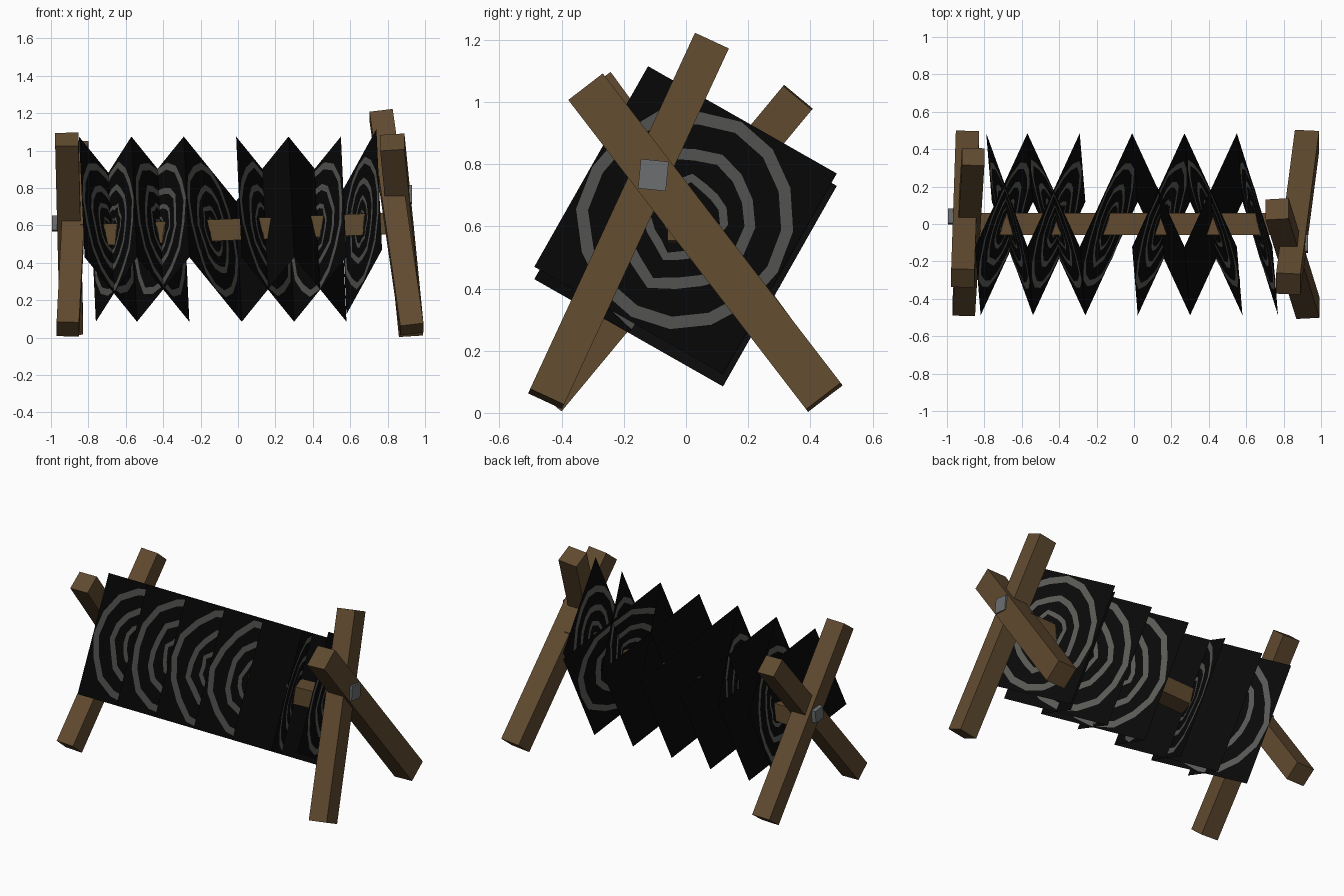
import bpy, bmesh, math, random
from mathutils import Vector, Matrix

random.seed(4)
if "Cube" in bpy.data.objects:
    bpy.data.objects.remove(bpy.data.objects["Cube"])


def material(name, rgb, rough=0.9):
    m = bpy.data.materials.new(name)
    m.use_nodes = True
    m.diffuse_color = (*rgb, 1)
    bsdf = m.node_tree.nodes["Principled BSDF"]
    bsdf.inputs["Base Color"].default_value = (*rgb, 1)
    bsdf.inputs["Roughness"].default_value = rough
    return m


WOOD = material("brown wood", (0.118, 0.069, 0.029))
BLACK = material("black", (0.003, 0.003, 0.003))
WIRE = material("wire grey", (0.108, 0.108, 0.100))
BOLT = material("bolt grey", (0.150, 0.158, 0.165))


def finish(name, bm, *mats):
    me = bpy.data.meshes.new(name)
    bm.to_mesh(me)
    bm.free()
    for m in mats:
        me.materials.append(m)
    ob = bpy.data.objects.new(name, me)
    bpy.context.collection.objects.link(ob)
    return ob


def beam(name, a, b, width, depth, mat, side=(1, 0, 0)):
    """Square-cut timber from a to b; depth is measured along side."""
    a, b = Vector(a), Vector(b)
    axis = (b - a).normalized()
    s = Vector(side)
    s = (s - axis * s.dot(axis)).normalized()
    t = axis.cross(s)
    rot = Matrix((s, t, axis)).transposed().to_4x4()
    size = Matrix.Diagonal((depth, width, (b - a).length, 1))
    bm = bmesh.new()
    bmesh.ops.create_cube(bm, size=1, matrix=Matrix.Translation((a + b) / 2) @ rot @ size)
    return finish(name, bm, mat)


# Timber frame: a cross rail and two pairs of crossed legs
beam("cross_rail", (-0.87, 0, 0.545), (0.84, 0, 0.612), 0.12, 0.115, WOOD, (0, 0, 1))
beam("left_leg_front_top", (-0.89, 0.45, 0.05), (-0.915, -0.29, 1.06), 0.12, 0.125, WOOD)
beam("left_leg_back_top", (-0.91, -0.445, 0.045), (-0.86, 0.36, 1.015), 0.12, 0.12, WOOD)
beam("right_leg_front_top", (0.925, 0.445, 0.05), (0.825, -0.32, 1.045), 0.14, 0.13, WOOD)
beam("right_leg_back_top", (0.93, -0.45, 0.045), (0.765, 0.08, 1.19), 0.12, 0.125, WOOD)

# Bolts where the legs cross
beam("right_bolt", (0.88, -0.105, 0.765), (0.93, -0.105, 0.765), 0.09, 0.095, BOLT, (0, 0.1, 1))
beam("left_bolt", (-0.995, 0.04, 0.61), (-0.93, 0.04, 0.61), 0.08, 0.08, BOLT, (0, 0.1, 1))

# Wire rings: (radius, width) as fractions of the half sheet
RINGS = [(0.92, 0.11), (0.59, 0.10), (0.34, 0.075), (0.15, 0.05)]
STEPS = 16


def sheet(index, xf, xb, sides, lift=0.0):
    """Tilted square sheet from front edge xf to back edge xb, rings on the given sides."""
    f_top = Vector((xf, -0.122, 1.075 + lift))
    b_top = Vector((xb, 0.485, 0.73 + lift))
    f_low = Vector((xf + 0.03, -0.488, 0.43 + lift))
    b_low = f_low + b_top - f_top
    centre = (f_top + b_low) / 2
    u, v = (b_top - f_top) / 2, (f_top - f_low) / 2
    normal = u.cross(v).normalized()
    if normal.x < 0:
        normal.negate()
    bm = bmesh.new()
    bm.faces.new([bm.verts.new(p) for p in (f_low, b_low, b_top, f_top)])
    # Ring plates lie just above the sheet
    for side in sides:
        off = normal * (0.003 * side)
        for radius, width in RINGS:
            inner, outer = [], []
            for k in range(STEPS):
                ang = math.tau * k / STEPS
                r = radius + random.uniform(-0.035, 0.035)
                for loop, rr in ((inner, r - width / 2), (outer, r + width / 2)):
                    a = max(-1, min(1, rr * math.cos(ang)))
                    b = max(-1, min(1, rr * math.sin(ang)))
                    loop.append(bm.verts.new(centre + u * a + v * b + off))
            for k in range(STEPS):
                j = (k + 1) % STEPS
                f = bm.faces.new((inner[k], outer[k], outer[j], inner[j]))
                f.material_index = 1
                f.normal_update()
                if f.normal.dot(off) < 0:
                    f.normal_flip()
    finish(f"wire_sheet_{index}", bm, BLACK, WIRE)


# Front edge x, back edge x, ringed sides (+1 faces +x), lift
SHEETS = [
    (-0.85, -0.57, (1,), 0), (-0.57, -0.79, (1, -1), 0),
    (-0.57, -0.29, (1,), 0), (-0.29, -0.57, (-1,), 0),
    (-0.29, -0.01, (1,), 0), (-0.01, 0.27, (1,), 0),
    (0.27, -0.01, (1,), 0), (0.27, 0.55, (-1,), 0),
    (0.55, 0.27, (1, -1), 0), (0.74, 0.55, (1, -1), 0.04),
]
for i, s in enumerate(SHEETS):
    sheet(i + 1, *s)
